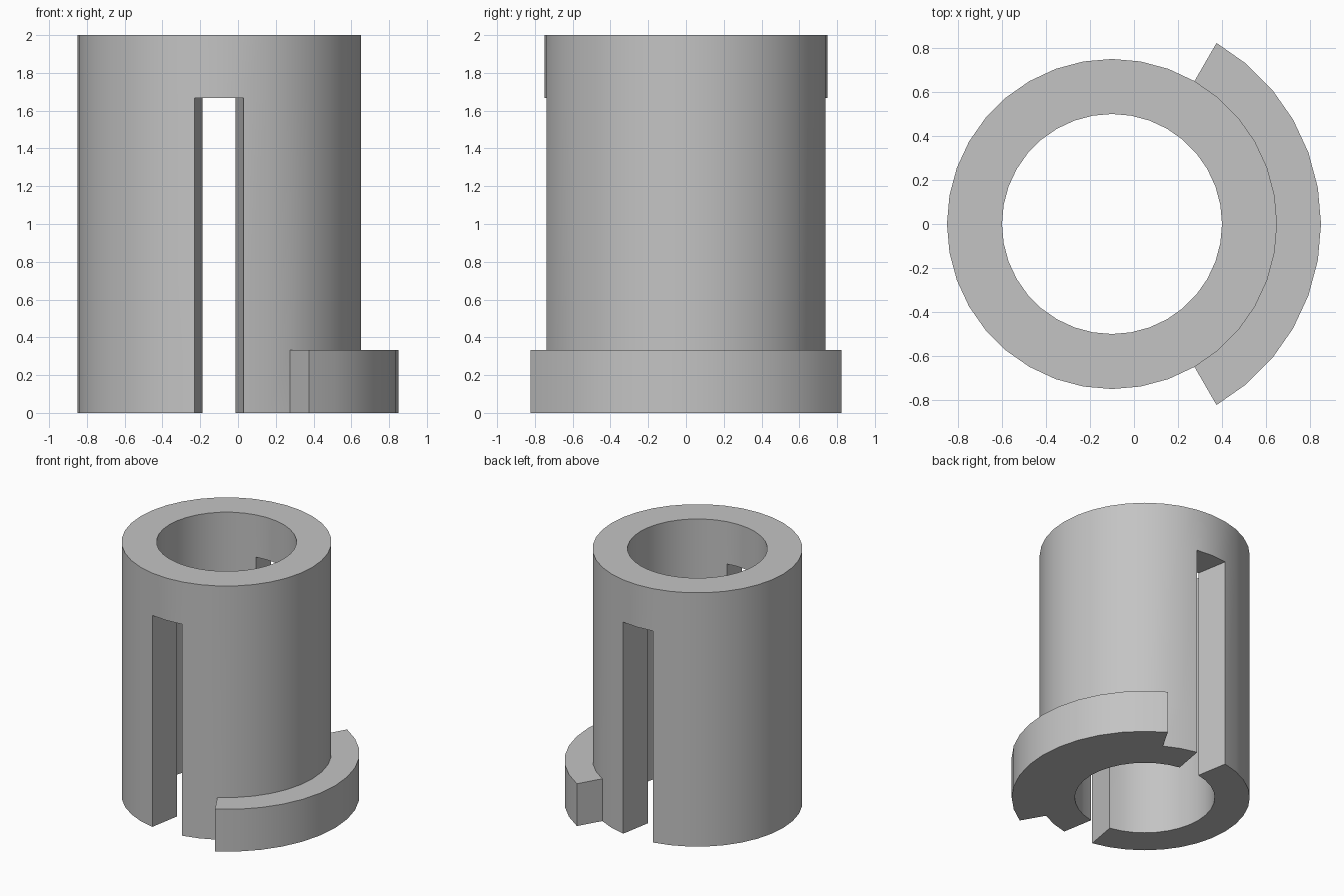
import bpy
import bmesh
from math import radians, sin, cos

if "Cube" in bpy.data.objects:
    bpy.data.objects.remove(bpy.data.objects["Cube"], do_unlink=True)

SIDES = 36
AXIS_X = -0.1                       # the bore sits off-centre, balancing the flange
RADII = (0.5, 0.75, 0.95)           # bore, sleeve wall, flange rim
LEVELS = (0.0, 1 / 3, 5 / 3, 2.0)   # base, flange top, slot top, sleeve top


def is_solid(ring, sector, layer):
    """Whether a ring / sector / layer cell of the sleeve is filled."""
    if ring not in (0, 1) or layer not in (0, 1, 2):
        return False
    angle = (sector % SIDES + 0.5) * 360 / SIDES
    if ring == 1:                   # foot flange, 120 degrees around +x
        return layer == 0 and (angle < 60 or angle > 300)
    in_slot = abs(angle % 180 - 90) < 10
    return layer == 2 or not in_slot  # slots front and back, open at the base


def build_sleeve():
    bm = bmesh.new()
    verts = {}

    def vert(r, s, z):
        key = (r, s % SIDES, z)
        if key not in verts:
            a = radians(key[1] * 360 / SIDES)
            verts[key] = bm.verts.new((AXIS_X + RADII[r] * cos(a),
                                       RADII[r] * sin(a), LEVELS[z]))
        return verts[key]

    # Skin only the cell sides that face empty space
    for r in range(2):
        for s in range(SIDES):
            for z in range(3):
                if not is_solid(r, s, z):
                    continue
                for axis in range(3):
                    u, v = [i for i in range(3) if i != axis]
                    for step in (0, 1):
                        cell = [r, s, z]
                        neighbour = cell.copy()
                        neighbour[axis] += 1 if step else -1
                        if is_solid(*neighbour):
                            continue
                        corners = []
                        for du, dv in ((0, 0), (1, 0), (1, 1), (0, 1)):
                            c = cell.copy()
                            c[axis] += step
                            c[u] += du
                            c[v] += dv
                            corners.append(vert(*c))
                        bm.faces.new(corners)
    bmesh.ops.recalc_face_normals(bm, faces=bm.faces)
    mesh = bpy.data.meshes.new("slotted_sleeve")
    bm.to_mesh(mesh)
    bm.free()
    return mesh


# Plain grey material
grey = bpy.data.materials.new("plain_grey")
grey.use_nodes = True
colour = (0.55, 0.55, 0.55, 1.0)
grey.diffuse_color = colour
grey.node_tree.nodes["Principled BSDF"].inputs["Base Color"].default_value = colour

# Sleeve with its two slots and foot flange
sleeve = bpy.data.objects.new("slotted_sleeve", build_sleeve())
sleeve.data.materials.append(grey)
bpy.context.collection.objects.link(sleeve)
bpy.ops.object.select_all(action="DESELECT")
sleeve.select_set(True)
bpy.context.view_layer.objects.active = sleeve
bpy.ops.object.shade_smooth_by_angle(angle=radians(30))
